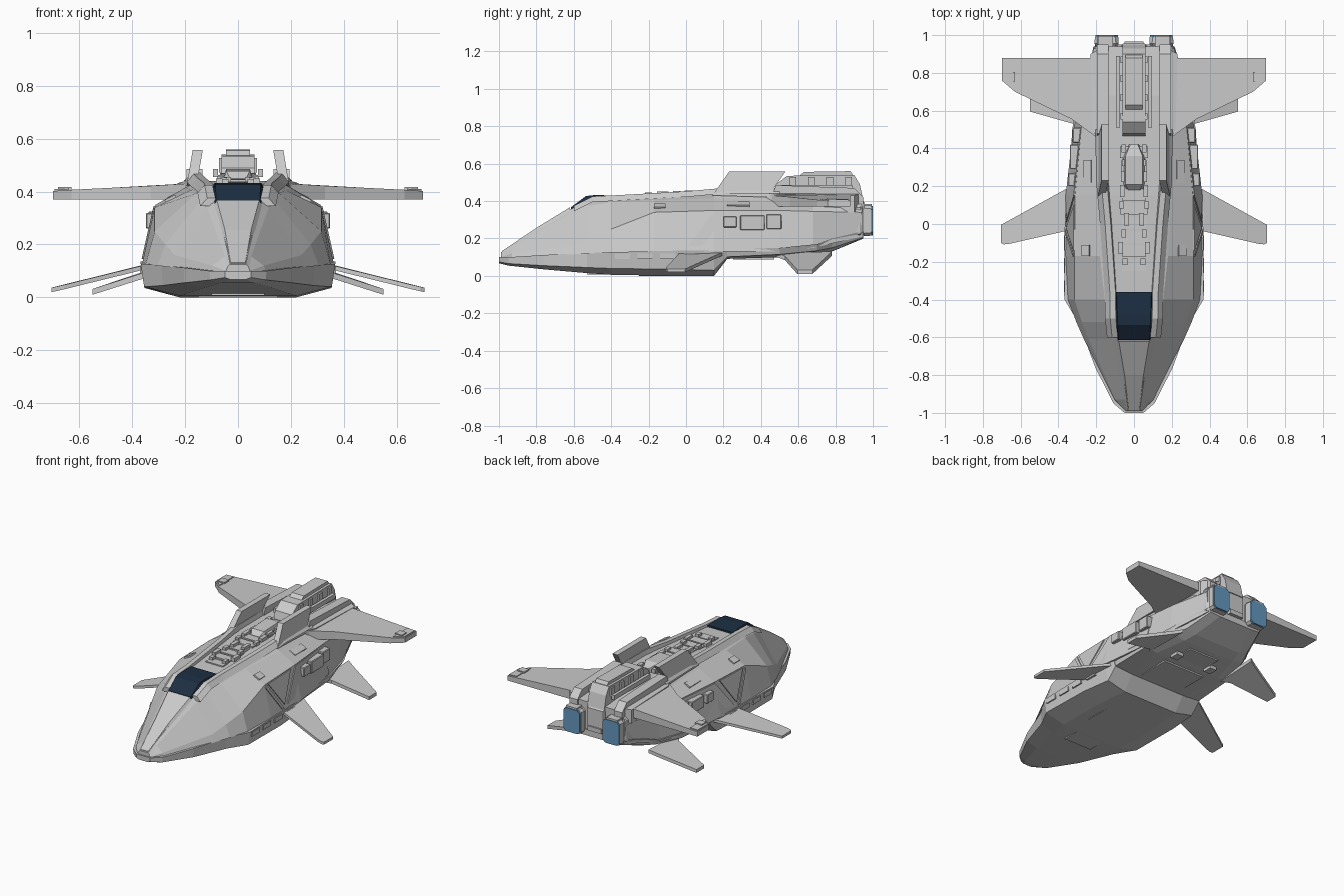
import bpy, bmesh, random
from mathutils import Vector
random.seed(4)


def material(name, rgb):
    m = bpy.data.materials.new(name)
    m.diffuse_color = (*rgb, 1)
    return m


GLASS = material("dark_glass", (0.012, 0.028, 0.055))
GLOW = material("engine_blue", (0.13, 0.32, 0.52))


def skin(name, rings, mirror=False, mat=None, bevel=0):
    """Join equal-length rings of points into a capped solid."""
    bm = bmesh.new()
    vs = [[bm.verts.new(p) for p in r] for r in rings]
    n = len(rings[0])
    for a, b in zip(vs, vs[1:]):
        for i in range(n):
            j = (i + 1) % n
            bm.faces.new((a[i], a[j], b[j], b[i]))
    bm.faces.new(vs[0])
    bm.faces.new(vs[-1])
    bmesh.ops.recalc_face_normals(bm, faces=bm.faces)
    me = bpy.data.meshes.new(name)
    bm.to_mesh(me)
    bm.free()
    ob = bpy.data.objects.new(name, me)
    bpy.context.collection.objects.link(ob)
    if mat:
        me.materials.append(mat)
    if bevel:
        ob.modifiers.new("bevel", 'BEVEL').width = bevel
    if mirror:
        ob.modifiers.new("mirror", 'MIRROR')
    return ob


def loft(name, stations, **kw):
    """Stations: (y, half section as x,z pairs), mirrored into full rings."""
    rings = []
    for y, *h in stations:
        rings.append([(x, y, z) for x, z in h] + [(-x, y, z) for x, z in reversed(h)])
    return skin(name, rings, **kw)


def side_prism(name, x0, x1, prof, lean=0, **kw):
    """Extrude a (y, z) profile along x; lean tilts it inward with height."""
    return skin(name, [[(x - lean * (z - prof[0][1]), y, z) for y, z in prof] for x in (x0, x1)], **kw)


def slab(name, top, t=0.02, floor=None, **kw):
    low = [(x, y, z - t if floor is None else floor) for x, y, z in top]
    return skin(name, [top, low], mirror=True, **kw)


def box(name, c, s, **kw):
    x, y, z = c
    a, b, d = (v / 2 for v in s)
    ring = lambda h: [(x - a, y - b, h), (x + a, y - b, h), (x + a, y + b, h), (x - a, y + b, h)]
    return skin(name, [ring(z - d), ring(z + d)], **kw)


# Main upper hull: lower edge, shoulder, ridge, deck edge
loft("upper_hull", [
    (-.99, (.045, .085), (.045, .10), (.04, .115), (.03, .125)),
    (-.93, (.105, .095), (.098, .12), (.05, .155), (.038, .168)),
    (-.61, (.265, .115), (.24, .16), (.115, .335), (.085, .36)),
    (-.52, (.305, .12), (.275, .20), (.135, .375), (.09, .415)),
    (-.40, (.35, .125), (.315, .25), (.155, .395), (.10, .415)),
    (-.17, (.362, .13), (.315, .34), (.18, .405), (.115, .425)),
    (.15, (.362, .13), (.312, .35), (.20, .415), (.15, .44)),
    (.50, (.322, .13), (.28, .35), (.20, .40), (.16, .44)),
    (.68, (.29, .15), (.265, .345), (.20, .39), (.16, .44)),
    (.94, (.20, .21), (.215, .34), (.20, .38), (.15, .42))])

# Keel slab under the front, with stepped edge
loft("front_keel", [
    (-1.0, (.03, .068), (.05, .075), (.05, .10)),
    (-.95, (.06, .055), (.105, .066), (.108, .10)),
    (-.76, (.13, .035), (.205, .055), (.205, .112)),
    (-.53, (.19, .015), (.285, .045), (.29, .122)),
    (-.40, (.22, .006), (.355, .04), (.368, .127)),
    (-.05, (.22, 0), (.352, .035), (.368, .135)),
    (.15, (.20, 0), (.33, .03), (.36, .135)),
    (.22, (.20, .09), (.33, .10), (.345, .135))])
loft("rear_keel", [
    (.18, (.22, .09), (.33, .10), (.345, .14)),
    (.50, (.24, .10), (.32, .115), (.327, .15)),
    (.70, (.19, .115), (.27, .135), (.295, .17)),
    (.78, (.17, .13), (.235, .15), (.26, .20)),
    (.95, (.12, .20), (.19, .205), (.205, .24))])

# Nose ridge and canopy
loft("nose_ridge", [
    (-.985, (.035, .11), (.028, .132)),
    (-.80, (.062, .24), (.05, .257)),
    (-.62, (.095, .34), (.08, .367))])
loft("canopy", [
    (-.615, (.092, .345), (.082, .367)),
    (-.535, (.097, .40), (.086, .427)),
    (-.48, (.099, .40), (.088, .433)),
    (-.36, (.102, .40), (.092, .428))], mat=GLASS)

# Long deck rails along the spine
skin("deck_rail", [[(x - .02, y, z - .03), (x + .045, y, z - .03), (x + .018, y, z), (x - .012, y, z)]
     for x, y, z in ((.098, -.60, .375), (.108, -.50, .425), (.11, -.36, .432), (.135, .0, .452), (.155, .22, .472), (.16, .5, .47))],
     mirror=True)
# Raised dorsal fins and the lower rear fin rails
side_prism("dorsal_fin", .155, .193, [(.14, .43), (.19, .50), (.23, .557), (.53, .557), (.47, .47), (.46, .42)],
           lean=.17, mirror=True)
side_prism("rear_rail", .135, .195, [(.45, .40), (.48, .485), (.90, .47), (.95, .42), (.95, .37)], mirror=True)
# Dorsal block in the rear channel
side_prism("dorsal_block", -.062, .062, [(.46, .42), (.48, .49), (.54, .535), (.90, .54), (.93, .49), (.95, .40)])
side_prism("dorsal_cap", -.045, .045, [(.60, .53), (.63, .556), (.88, .56), (.90, .53)])
for i in range(4):
    box("dorsal_band", (0, .57 + i * .1, .50), (.145, .035, .055))
box("dorsal_side_pipe", (.085, .70, .47), (.02, .38, .03), mirror=True)

# Flank armour plates following the hull side
def armour(name, prof):
    def ring(off):
        return [(.362 - (z - .13) * .225 - max(0, y - .15) * .11 + off, y, z) for y, z in prof]
    skin(name, [ring(-.015), ring(.006)], mirror=True)


armour("v_plate", [(-.14, .337), (.10, .343), (-.02, .165)])
armour("rear_plate", [(.15, .345), (.50, .345), (.50, .16), (.01, .16)])
armour("side_hatch_frame", [(-.155, .335), (-.172, .325), (-.05, .145), (-.03, .145)])
for y0, y1, z0, z1 in ((.20, .27, .26, .32), (.29, .42, .245, .325), (.43, .51, .25, .33)):
    box("side_box", (.318 - (y0 - .2) * .1, (y0 + y1) / 2, (z0 + z1) / 2), (.06, y1 - y0, z1 - z0), mirror=True, bevel=.004)

# Canards, upper wings and lower fins
slab("canard", [(.33, -.03, .128), (.66, -.105, .047), (.69, -.108, .04), (.705, -.10, .037), (.705, -.005, .037),
                (.37, .18, .12), (.33, .20, .128)], t=.017)
slab("upper_wing", [(.17, .44, .432), (.20, .46, .43), (.33, .555, .422), (.63, .70, .407), (.70, .76, .402),
                    (.70, .88, .402), (.17, .88, .432)], floor=.37)
slab("wing_tip_edge", [(.64, .72, .411), (.695, .765, .409), (.695, .87, .409), (.64, .87, .411)], t=.03)
slab("lower_fin", [(.28, .48, .125), (.32, .53, .105), (.55, .595, .032), (.55, .675, .032), (.32, .76, .11), (.27, .78, .13)],
     t=.022)
box("wing_tip_hatch", (.655, .78, .412), (.05, .05, .01), mirror=True)
# Wing root fairing
slab("wing_fairing", [(.18, .42, .445), (.22, .50, .435), (.23, .90, .43), (.18, .93, .44)], t=.09)

# Engines with blue exhaust plates
def octagon(cx, cz, w, h, c, y):
    q = [(-w, -h + c), (-w + c, -h), (w - c, -h), (w, -h + c), (w, h - c), (w - c, h), (-w + c, h), (-w, h - c)]
    return [(cx + a, y, cz + b) for a, b in q]


skin("engine", [octagon(.145, .295, w, h, .015, y) for y, w, h in
     ((.78, .075, .085), (.93, .068, .085), (.945, .058, .075), (.955, .064, .082), (.99, .062, .08))], mirror=True)
skin("exhaust", [octagon(.145, .295, .06, .078, .018, y) for y in (.98, 1.0)], mirror=True, mat=GLOW)
box("tail_block", (0, .93, .33), (.13, .05, .14), bevel=.008)
box("tail_ledge", (0, .94, .26), (.10, .05, .03))
box("engine_top_clamp", (.15, .96, .375), (.08, .07, .02), mirror=True)

# Deck machinery in the spine channel
z_deck = lambda y: .424 + (y + .17) * .04
for i in range(9):
    y = -.22 + i * .075
    box("deck_panel", (0, y, z_deck(y)), (.12 + .03 * random.random(), .06, .012 + .014 * random.random()))
    x = random.uniform(.03, .075)
    box("deck_box", (x, y + .02, z_deck(y) + .012), (.025, random.uniform(.03, .07), .026), mirror=True)
loft("deck_housing", [(.18, (.05, .43), (.03, .45)), (.21, (.06, .43), (.045, .478)),
                      (.36, (.06, .43), (.045, .485)), (.42, (.03, .43), (.02, .465))])

# Shoulder hatches, on sloped shoulder plane
for x, y, z, ly in ((.255, -.14, .373, .06), (.245, .28, .383, .12)):
    h = box("shoulder_hatch", (0, 0, 0), (.045, ly, .012))
    h.rotation_euler = (0, .46, 0)
    h.location = (x, y, z)
    k = h.copy()
    k.rotation_euler = (0, -.46, 0)
    k.location.x = -x
    bpy.context.collection.objects.link(k)

# Keel edge blocks and belly panels
for y in (-.34, -.22, -.1, .03):
    box("keel_block", (.36, y, .105), (.02, .08, .03), mirror=True)
for y, z, w, l in ((-.45, .012, .2, .16), (-.15, .005, .3, .2), (.36, .094, .3, .22), (.6, .108, .22, .12)):
    box("belly_panel", (0, y, z), (w, l, .01))
box("belly_skid", (.13, .56, .10), (.05, .06, .03), mirror=True)
